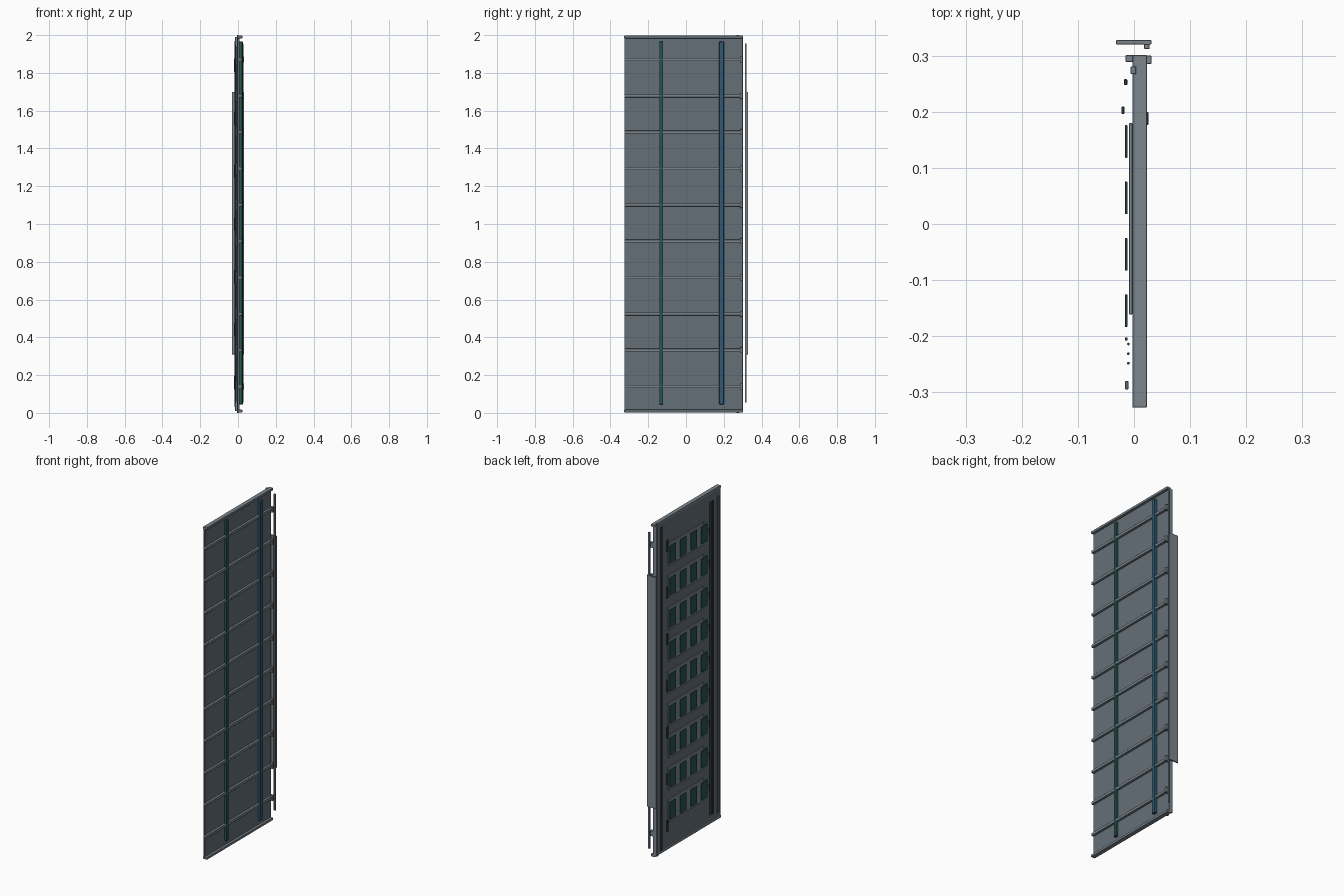
import bpy

if "Cube" in bpy.data.objects:
    bpy.data.objects.remove(bpy.data.objects["Cube"])


def material(name, rgb):
    m = bpy.data.materials.new(name)
    m.diffuse_color = (*rgb, 1)
    m.use_nodes = True
    m.node_tree.nodes["Principled BSDF"].inputs["Base Color"].default_value = m.diffuse_color
    return m


SLATE = material("slate", (0.13, 0.16, 0.19))
STEEL = material("steel", (0.20, 0.24, 0.27))
GREEN = material("dark_green", (0.02, 0.09, 0.08))
BLUE = material("dark_blue", (0.03, 0.10, 0.16))
DARK = material("dark", (0.04, 0.05, 0.06))


def box(name, x, y, z, mat, bevel=0.001):
    """Bevelled box from (min, max) ranges."""
    r = (x, y, z)
    bpy.ops.mesh.primitive_cube_add(size=1, location=[(a + b) / 2 for a, b in r])
    o = bpy.context.object
    o.name = name
    o.scale = [b - a for a, b in r]
    bpy.ops.object.transform_apply(location=False, rotation=False, scale=True)
    o.data.materials.append(mat)
    if bevel:
        mod = o.modifiers.new("edge", 'BEVEL')
        mod.width = bevel
        mod.segments = 1
    return o


def rod(name, x, y, z, radius, mat):
    """Upright round cable."""
    bpy.ops.mesh.primitive_cylinder_add(vertices=8, radius=radius, depth=z[1] - z[0],
                                        location=(x, y, (z[0] + z[1]) / 2))
    o = bpy.context.object
    o.name = name
    o.data.materials.append(mat)
    bpy.ops.object.shade_smooth_by_angle()


# Main panel with top and bottom caps
box("panel", (-0.003, 0.008), (-0.326, 0.300), (0.008, 1.992), SLATE)
for name, z in (("bottom_cap", (0.003, 0.017)), ("top_cap", (1.983, 1.997))):
    box(name, (-0.003, 0.023), (-0.327, 0.301), z, STEEL)

# Hinge side flange, inner rail and outer cover
box("flange", (-0.015, 0.008), (0.289, 0.301), (0.01, 1.99), STEEL)
box("inner_rail", (-0.006, 0.004), (0.267, 0.281), (0.0, 2.0), STEEL)
box("edge_plate", (-0.032, 0.031), (0.320, 0.328), (0.31, 1.70), STEEL)
box("edge_rod", (0.018, 0.028), (0.312, 0.321), (0.055, 1.955), STEEL)

# Cross ribs with a knuckle at the hinge end
PITCH = 0.1923
for i in range(10):
    z = 0.14 + i * PITCH
    box(f"rib_{i}", (0.006, 0.022), (-0.326, 0.298), (z - 0.008, z + 0.008), STEEL)
    box(f"knuckle_{i}", (0.008, 0.031), (0.285, 0.300), (z - 0.016, z + 0.016), STEEL)

# Upright strips on the ribbed side
box("green_strip", (0.006, 0.0225), (-0.141, -0.121), (0.045, 1.965), GREEN)
box("blue_strip", (0.006, 0.0255), (0.176, 0.200), (0.045, 1.965), BLUE)

# Component rows on the other side: board, four chips and a small lamp
for i in range(9):
    z = 0.14 + (i + 0.5) * PITCH
    box(f"board_{i}", (-0.009, -0.003), (-0.161, 0.180), (z - 0.068, z + 0.068), STEEL)
    for j in range(4):
        y = 0.147 - j * 0.1005
        box(f"chip_{i}_{j}", (-0.016, -0.012), (y - 0.029, y + 0.029),
            (z - 0.052, z + 0.052), GREEN, 0.0005)
    box(f"lamp_{i}", (-0.016, -0.012), (-0.208, -0.202), (z - 0.02, z + 0.02), DARK, 0.0005)

# Clips beside the rows
for i in range(7):
    z = 0.16 + i * 0.28
    box(f"clip_{i}", (-0.022, -0.017), (0.196, 0.209), (z - 0.035, z + 0.035), DARK)

# Long cables and trunking
for i, y in enumerate((-0.214, -0.231, -0.248)):
    rod(f"cable_{i}", -0.010, y, (0.06, 1.94), 0.0025, DARK)
box("trunking", (-0.016, -0.010), (-0.295, -0.280), (0.05, 1.95), SLATE)
box("feed_cable", (-0.018, -0.012), (0.248, 0.258), (0.03, 1.97), DARK)
